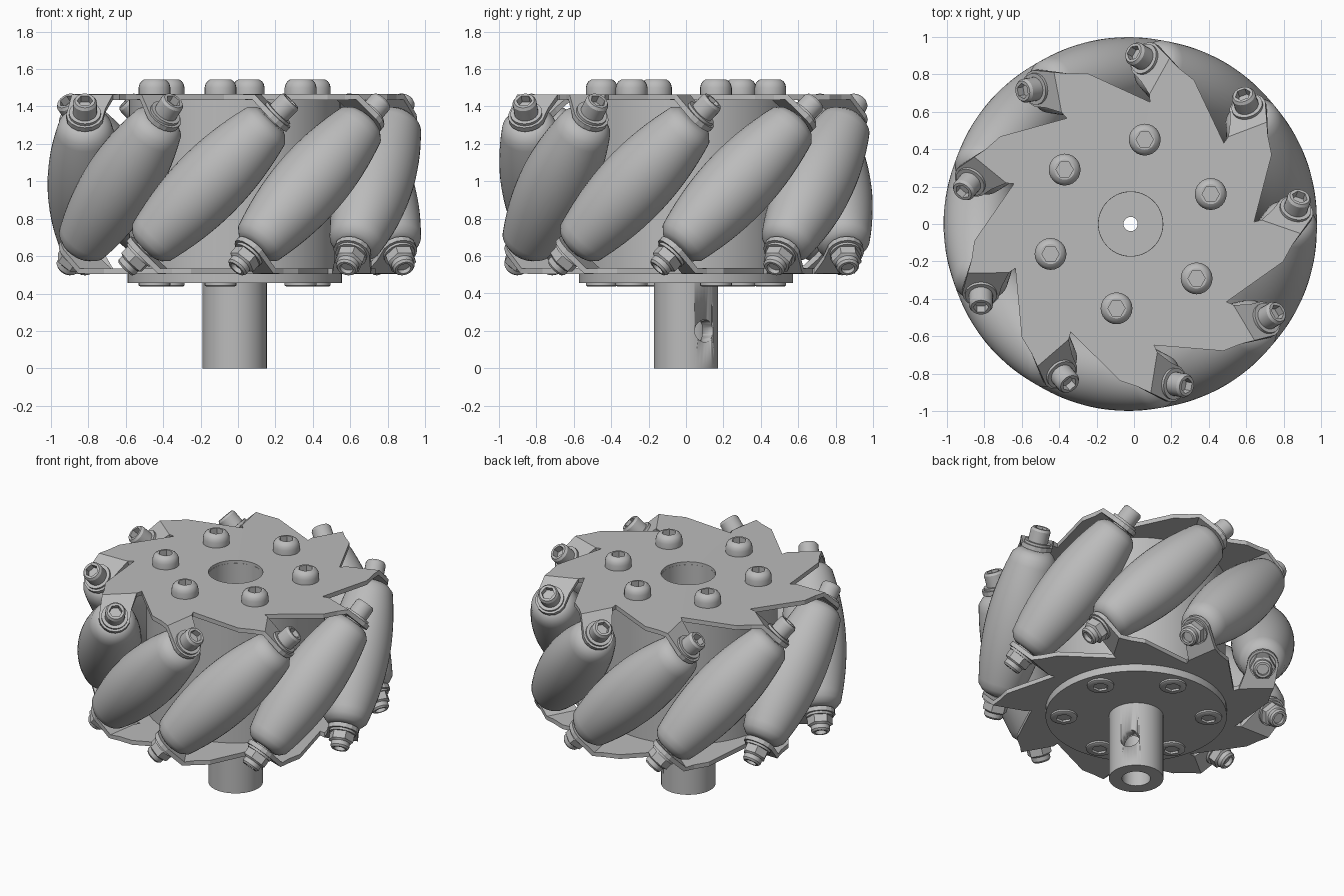
import bpy, bmesh
from math import sin, cos, pi, radians, sqrt
from mathutils import Matrix, Vector

if "Cube" in bpy.data.objects:
    bpy.data.objects.remove(bpy.data.objects["Cube"])

grey = bpy.data.materials.new("machined grey")
grey.use_nodes = True
COLOUR = (0.5, 0.5, 0.5, 1)
grey.diffuse_color = COLOUR
grey.node_tree.nodes["Principled BSDF"].inputs["Base Color"].default_value = COLOUR

ROLLERS = 9
STEP = 2 * pi / ROLLERS
MID_Z = 0.985          # height of the roller centres
AXLE = 0.80            # distance of the roller centres from the hub axis
BASE = Matrix.Translation((-0.018, 0, 0))
WHEEL = BASE @ Matrix.Translation((0, 0, MID_Z)) @ Matrix.Rotation(radians(20), 4, 'Z')
FLIP = Matrix.Rotation(pi, 4, 'X')


def finish(bm, name):
    bmesh.ops.remove_doubles(bm, verts=bm.verts, dist=1e-5)
    bmesh.ops.recalc_face_normals(bm, faces=bm.faces)
    mesh = bpy.data.meshes.new(name)
    bm.to_mesh(mesh)
    bm.free()
    mesh.materials.append(grey)
    mesh.shade_smooth()
    mesh.set_sharp_from_angle(angle=radians(32))
    return mesh


def put(name, mesh, matrix):
    ob = bpy.data.objects.new(name, mesh)
    bpy.context.collection.objects.link(ob)
    ob.matrix_world = matrix
    return ob


def lathe(name, profile, segs=24, closed=False):
    """Revolve (radius, height) pairs; a negative radius makes a hexagonal ring."""
    bm = bmesh.new()
    rings = []
    for r, z in profile:
        ring = []
        for i in range(segs):
            a = 2 * pi * i / segs
            rad = r if r >= 0 else -r * cos(pi / 6) / cos(a % (pi / 3) - pi / 6)
            ring.append(bm.verts.new((rad * cos(a), rad * sin(a), z)))
        rings.append(ring)
    pairs = list(zip(rings, rings[1:]))
    if closed:
        pairs.append((rings[-1], rings[0]))
    for lo, hi in pairs:
        for i in range(segs):
            j = (i + 1) % segs
            bm.faces.new((lo[i], lo[j], hi[j], hi[i]))
    return finish(bm, name)


def polar(r, deg):
    return r * cos(radians(deg)), r * sin(radians(deg))


# Sheet metal side plate: nine teeth, each with a tab bent square to its roller
BEND = 0.256
PLATE_Z = 0.465


def side_plate():
    bm = bmesh.new()
    tooth = [polar(0.66, -19), (0.835, 0.09), (0.85, 0.19), (0.87, BEND),
             (0.65, BEND), polar(0.66, 21)]
    bore = [polar(0.172, 21 - 5 * i) for i in range(9)]
    tab = [(0.87, 0), (0.65, 0), (0.69, 0.1)]
    for i in range(9):
        a = pi - pi * i / 8
        tab.append((AXLE + 0.1 * cos(a), 0.148 + 0.1 * sin(a)))
    flat = [Vector((n, s, PLATE_Z)) for n, s in tooth + bore]
    bent = [Vector((n, BEND + v / sqrt(2), PLATE_Z - v / sqrt(2))) for n, v in tab]
    for k in range(ROLLERS):
        turn = Matrix.Rotation(STEP * k, 3, 'Z')
        for outline in (flat, bent):
            bm.faces.new([bm.verts.new(turn @ p) for p in outline])
    mesh = finish(bm, "side_plate")
    mesh.shade_flat()
    return mesh


plate = side_plate()
for name, m in (("top_plate", WHEEL), ("bottom_plate", WHEEL @ FLIP)):
    solid = put(name, plate, m).modifiers.new("thickness", 'SOLIDIFY')
    solid.thickness = 0.03
    solid.offset = 0

# Barrel roller: its radius follows the round outline of the whole wheel
barrel = [(0.05, -0.485), (0.085, -0.485), (0.112, -0.472)]
for i in range(21):
    t = -0.44 + 0.044 * i
    barrel.append((1.0 - sqrt(AXLE ** 2 + t * t / 2), t))
barrel += [(r, -t) for r, t in reversed(barrel[:3])]
roller = lathe("roller", barrel, 40)
axle = lathe("axle", [(0, -0.53), (0.055, -0.53), (0.055, 0.53), (0, 0.53)])

# Socket head bolt with washer, and locking nut with washer
bolt = lathe("bolt", [(0, 0.522), (0.085, 0.522), (0.085, 0.54), (0.064, 0.54),
                      (0.064, 0.615), (0.054, 0.63), (-0.042, 0.63),
                      (-0.042, 0.585), (0, 0.585)])
nut = lathe("nut", [(0, 0.522), (0.085, 0.522), (0.085, 0.54), (-0.08, 0.54),
                    (-0.08, 0.59), (0.06, 0.6), (0.06, 0.628), (0.05, 0.64),
                    (0.036, 0.64), (0.036, 0.615), (0, 0.615)])

for k in range(ROLLERS):
    m = (WHEEL @ Matrix.Rotation(STEP * k, 4, 'Z') @ Matrix.Translation((AXLE, 0, 0))
         @ Matrix.Rotation(-pi / 4, 4, 'X'))
    put("roller", roller, m)
    put("roller_axle", axle, m)
    put("roller_bolt", bolt, m)
    put("roller_nut", nut, m @ FLIP)

# Hub drum with its lower flange
put("hub", lathe("hub", [(0.171, 0.455), (0.573, 0.455), (0.573, 0.51), (0.565, 0.51),
                         (0.565, 1.445), (0.171, 1.445)], 64, True), BASE)

# Drive shaft with a bore and a set screw hole through one wall
shaft = put("shaft", lathe("shaft", [(0.09, 0), (0.172, 0), (0.172, 0.52), (0.038, 0.52),
                                     (0.038, 0.42), (0.09, 0.42)], 48, True), BASE)
cutter = put("screw_hole_cutter",
             lathe("cutter", [(0, 0.03), (0.06, 0.03), (0.06, 0.3), (0, 0.3)]),
             BASE @ Matrix.Translation((0, 0, 0.2)) @ Matrix.Rotation(radians(36), 4, 'Z')
             @ Matrix.Rotation(pi / 2, 4, 'Y'))
cutter.hide_render = True
cutter.hide_viewport = True
cut = shaft.modifiers.new("screw_hole", 'BOOLEAN')
cut.operation = 'DIFFERENCE'
cut.object = cutter

# Ring of hub screws: domed heads above, socketed ends below
dome = [(0.085, 0), (0.085, 0.035), (0.08, 0.055), (0.07, 0.07), (0.054, 0.08),
        (-0.046, 0.08), (-0.046, 0.035), (0, 0.035)]
head = lathe("hub_screw", dome)
end = lathe("hub_screw_end", [(0.085, 0), (0.085, 0.012), (0.075, 0.018),
                              (-0.05, 0.018), (-0.05, 0.004), (0, 0.004)])
for k in range(6):
    x, y = polar(0.457, 20.5 + 60 * k)
    put("hub_screw", head, BASE @ Matrix.Translation((x, y, 1.465)))
    put("hub_screw_end", end, BASE @ Matrix.Translation((x, y, 0.455)) @ FLIP)
